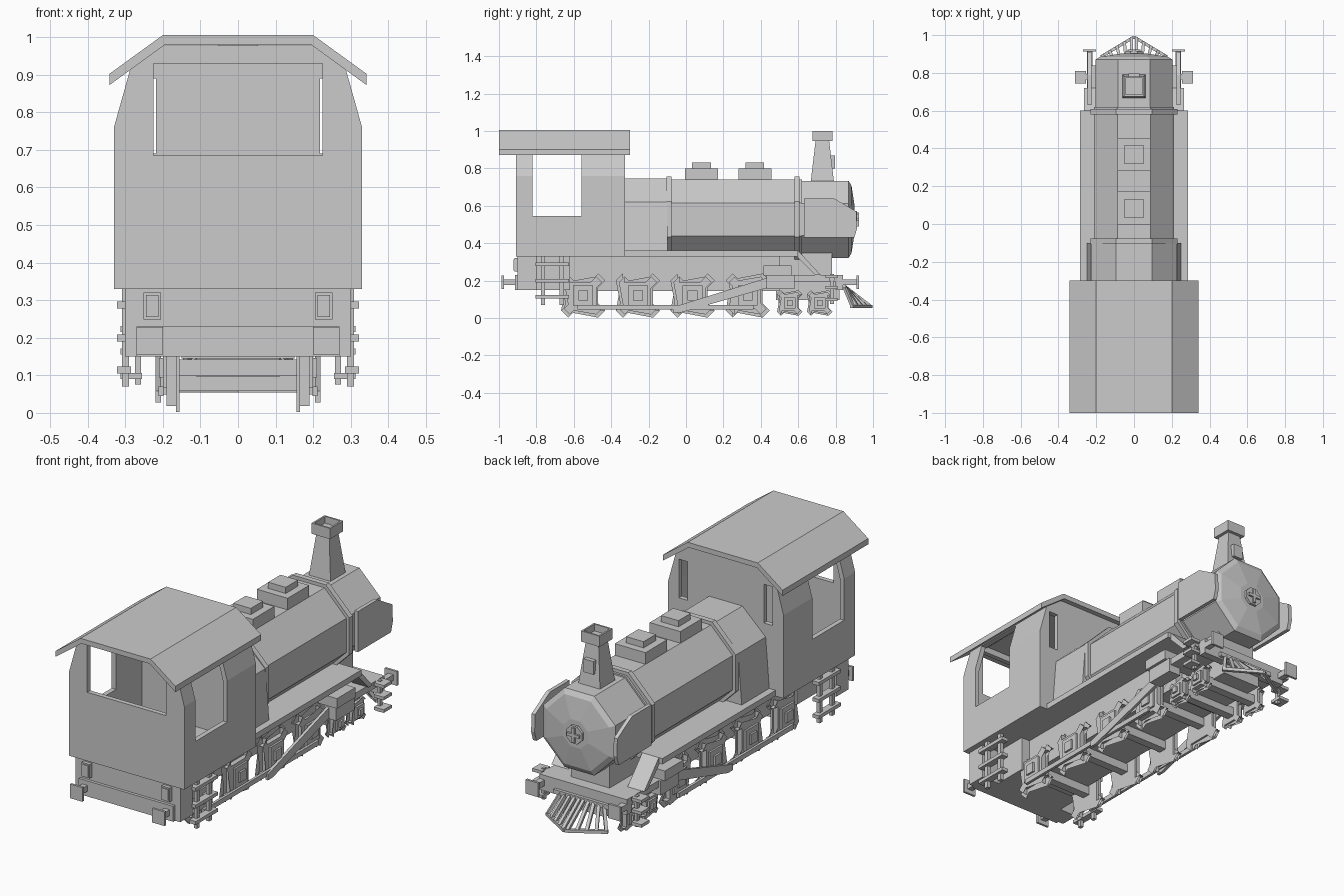
import bpy, bmesh, math
from mathutils import Vector

if "Cube" in bpy.data.objects:
    bpy.data.objects.remove(bpy.data.objects["Cube"])

grey = bpy.data.materials.new("plain_grey")
grey.diffuse_color = (0.6, 0.6, 0.6, 1)
grey.use_nodes = True
grey.node_tree.nodes["Principled BSDF"].inputs["Base Color"].default_value = grey.diffuse_color


def finish(name, bm, mirror=False):
    bmesh.ops.recalc_face_normals(bm, faces=bm.faces[:])
    me = bpy.data.meshes.new(name)
    bm.to_mesh(me)
    bm.free()
    me.materials.append(grey)
    ob = bpy.data.objects.new(name, me)
    bpy.context.collection.objects.link(ob)
    if mirror:
        ob.modifiers.new("Mirror", 'MIRROR')
    return ob


def loft(name, rings, mirror=False):
    """Skin a stack of equal-sized point rings and cap both ends."""
    bm = bmesh.new()
    vs = [[bm.verts.new(p) for p in r] for r in rings]
    n = len(vs[0])
    for a, b in zip(vs, vs[1:]):
        for i in range(n):
            bm.faces.new((a[i], a[(i + 1) % n], b[(i + 1) % n], b[i]))
    bm.faces.new(vs[0])
    bm.faces.new(vs[-1])
    return finish(name, bm, mirror)


def box(name, x0, x1, y0, y1, z0, z1, mirror=False):
    return loft(name, [[(x0, y0, z), (x1, y0, z), (x1, y1, z), (x0, y1, z)] for z in (z0, z1)], mirror)


def side_plate(name, pts, x0, x1, mirror=True):
    """Profile of (y, z) points extruded along x."""
    return loft(name, [[(x, y, z) for y, z in pts] for x in (x0, x1)], mirror)


def cross_profile(name, half, y0, y1):
    """Right half profile of (x, z) points, reflected and extruded along y."""
    pts = half + [(-x, z) for x, z in reversed(half)]
    return loft(name, [[(x, y, z) for x, z in pts] for y in (y0, y1)])


def octagon(apothem, y, zc=0.527):
    r = apothem / math.cos(math.pi / 8)
    return [(r * math.cos(a), y, zc + r * math.sin(a))
            for a in (math.pi / 8 + k * math.pi / 4 for k in range(8))]


def bar(name, p, q, w, mirror=False):
    """Square bar between two points."""
    p, q = Vector(p), Vector(q)
    d = (q - p).normalized()
    s = d.cross(Vector((0, 0, 1))).normalized() * w / 2
    u = s.cross(d).normalized() * w / 2
    return loft(name, [[c - s - u, c + s - u, c + s + u, c - s + u] for c in (p, q)], mirror)


def cut(ob, cutter):
    cutter.hide_render = True
    cutter.hide_set(True)
    m = ob.modifiers.new("Cut", 'BOOLEAN')
    m.operation, m.solver, m.object = 'DIFFERENCE', 'EXACT', cutter


# Cab: hollow shell with windows, and roof
cab = cross_profile("cab", [(0.33, 0.33), (0.33, 0.76), (0.287, 0.913), (0.2, 0.978)], -0.91, -0.325)
cut(cab, cross_profile("cab_interior_cutter",
                       [(0.305, 0.355), (0.305, 0.757), (0.266, 0.9), (0.193, 0.962)], -0.885, -0.35))
cut(cab, box("side_window_cutter", -0.5, 0.5, -0.82, -0.56, 0.545, 0.905))
cut(cab, box("rear_window_cutter", -0.225, 0.225, -0.95, -0.87, 0.685, 0.93))
for s, label in ((1, "right"), (-1, "left")):
    xs = sorted((s * 0.218, s * 0.268))
    cut(cab, box(label + "_front_window_cutter", *xs, -0.37, -0.3, 0.69, 0.89))
roof = [(0.2, 1.005), (0.342, 0.902), (0.342, 0.872), (0.195, 0.979)]
cross_profile("cab_roof", roof, -1.0, -0.3)

# Boiler, firebox, bands and smokebox
cross_profile("firebox", [(0.25, 0.34), (0.228, 0.62), (0.095, 0.745)], -0.33, -0.1)
loft("boiler", [octagon(0.213, -0.12), octagon(0.213, 0.62)])
for i, y in enumerate((-0.105, 0.58)):
    loft("boiler_band_%d" % i, [octagon(0.23, y), octagon(0.23, y + 0.028)])
loft("smokebox", [octagon(0.205, 0.6), octagon(0.205, 0.87), octagon(0.18, 0.885), octagon(0.07, 0.902)])
loft("door_hub", [octagon(0.045, 0.89), octagon(0.045, 0.915)])
box("door_handle_upright", -0.008, 0.008, 0.91, 0.925, 0.49, 0.565)
box("door_handle_crossbar", -0.035, 0.035, 0.91, 0.925, 0.519, 0.535)
side_plate("smoke_deflector", [(0.63, 0.43), (0.9, 0.43), (0.915, 0.48), (0.91, 0.57), (0.79, 0.64), (0.63, 0.64)],
           0.225, 0.245)

# Domes on the boiler
for i, y in enumerate((0.083, 0.368)):
    box("dome_base_%d" % i, -0.088, 0.088, y - 0.088, y + 0.088, 0.72, 0.8)
    box("dome_cap_%d" % i, -0.05, 0.05, y - 0.05, y + 0.05, 0.8, 0.832)


# Chimney with hollow cap and headlamp
def square(h, z, y=0.729):
    return [(-h, y - h, z), (h, y - h, z), (h, y + h, z), (-h, y + h, z)]


loft("chimney", [square(0.063, 0.72), square(0.036, 0.95)])
loft("chimney_cap", [square(0.053, 0.945), square(0.053, 1.0), square(0.044, 1.0), square(0.044, 0.965)])
box("headlamp", -0.028, 0.028, 0.76, 0.797, 0.8, 0.868)

# Running boards, frame and saddle
box("running_board", -0.285, 0.285, -0.33, 0.6, 0.33, 0.36)
box("main_frame", -0.15, 0.15, -0.66, 0.5, 0.145, 0.335)
box("rear_block", -0.3, 0.3, -0.9, -0.8, 0.15, 0.335)
box("rear_floor", -0.2, 0.2, -0.85, -0.62, 0.15, 0.335)
box("rear_beam", -0.27, 0.27, -0.915, -0.89, 0.15, 0.23)
box("saddle", -0.11, 0.11, 0.48, 0.78, 0.2, 0.36)
side_plate("sloping_step", [(0.58, 0.36), (0.6, 0.36), (0.72, 0.23), (0.69, 0.23), (0.58, 0.34)], 0.17, 0.265)
box("front_deck", -0.25, 0.25, 0.55, 0.84, 0.195, 0.23)
box("front_beam", -0.25, 0.25, 0.8, 0.84, 0.15, 0.23)
box("front_truck_frame", -0.11, 0.11, 0.48, 0.82, 0.095, 0.2)

# Rear lamps and buffers at both ends
box("rear_lamp", 0.205, 0.252, -0.918, -0.89, 0.248, 0.32, True)
box("rear_lamp_glass", 0.212, 0.245, -0.923, -0.915, 0.255, 0.313, True)
for end, face, root in (("rear", -0.98, -0.9), ("front", 0.918, 0.83)):
    box(end + "_buffer_plate", 0.2, 0.27, face - 0.006, face + 0.006, 0.155, 0.228, True)
    box(end + "_buffer_stem", 0.22, 0.25, min(face, root), max(face, root), 0.177, 0.207, True)

# Cab ladders and front steps
for i, z in enumerate((0.105, 0.19, 0.278)):
    box("ladder_rung_%d" % i, 0.285, 0.322, -0.805, -0.625, z, z + 0.018, True)
for i, y in enumerate((-0.775, -0.675)):
    box("ladder_upright_%d" % i, 0.29, 0.308, y, y + 0.022, 0.07, 0.335, True)
for i, z in enumerate((0.09, 0.155, 0.215)):
    box("front_step_%d" % i, 0.255, 0.312, 0.745, 0.81, z, z + 0.016, True)
box("front_step_upright", 0.258, 0.274, 0.77, 0.79, 0.075, 0.235, True)
box("front_step_bracket", 0.24, 0.275, 0.765, 0.795, 0.2, 0.23, True)


# Wheels: stepped discs with square hubs, plus axles
def stepped(y, z, a, b):
    q = [(a, b), (b, b), (b, a)]
    turns = [q, [(-v, u) for u, v in q], [(-u, -v) for u, v in q], [(v, -u) for u, v in q]]
    # walk each quadrant counter-clockwise, notching its corner
    return [(y + u, z + v) for t in turns for u, v in reversed(t)]


wheels = [(y, 0.12, 0.118) for y in (-0.55, -0.257, 0.035, 0.33)]
wheels += [(y, 0.08, 0.068) for y in (0.555, 0.715)]
for i, (y, z, r) in enumerate(wheels):
    side_plate("wheel_flange_%d" % i, stepped(y, z, r, r * 0.68), 0.155, 0.165)
    side_plate("wheel_tyre_%d" % i, stepped(y, z, r * 0.86, r * 0.6), 0.165, 0.19)
    box("wheel_hub_%d" % i, 0.19, 0.2, y - r * 0.45, y + r * 0.45, z - r * 0.45, z + r * 0.45, True)
    box("wheel_cap_%d" % i, 0.2, 0.21, y - r * 0.22, y + r * 0.22, z - r * 0.22, z + r * 0.22, True)
    box("axle_%d" % i, -0.16, 0.16, y - 0.022, y + 0.022, z - 0.022, z + 0.022)

# Rods and cylinders
box("coupling_rod", 0.198, 0.212, -0.58, 0.36, 0.045, 0.07, True)
side_plate("connecting_rod", [(-0.07, 0.028), (-0.03, 0.028), (0.45, 0.165), (0.45, 0.22), (-0.07, 0.058)],
           0.205, 0.22)
box("cylinder", 0.17, 0.275, 0.415, 0.565, 0.228, 0.28, True)
box("cylinder_lower", 0.19, 0.26, 0.43, 0.58, 0.155, 0.23, True)

# Cow catcher: V-shaped foot bar and sloping slats
bar("catcher_foot", (0.175, 0.885, 0.062), (0, 0.99, 0.062), 0.016, True)
bar("catcher_top", (-0.16, 0.845, 0.17), (0.16, 0.845, 0.17), 0.022)
for i in range(5):
    t = i / 4
    bar("catcher_slat_%d" % i, (0.012 + 0.11 * t, 0.845, 0.172),
        (0.012 + 0.155 * t, 0.985 - 0.095 * t, 0.065), 0.016, True)
